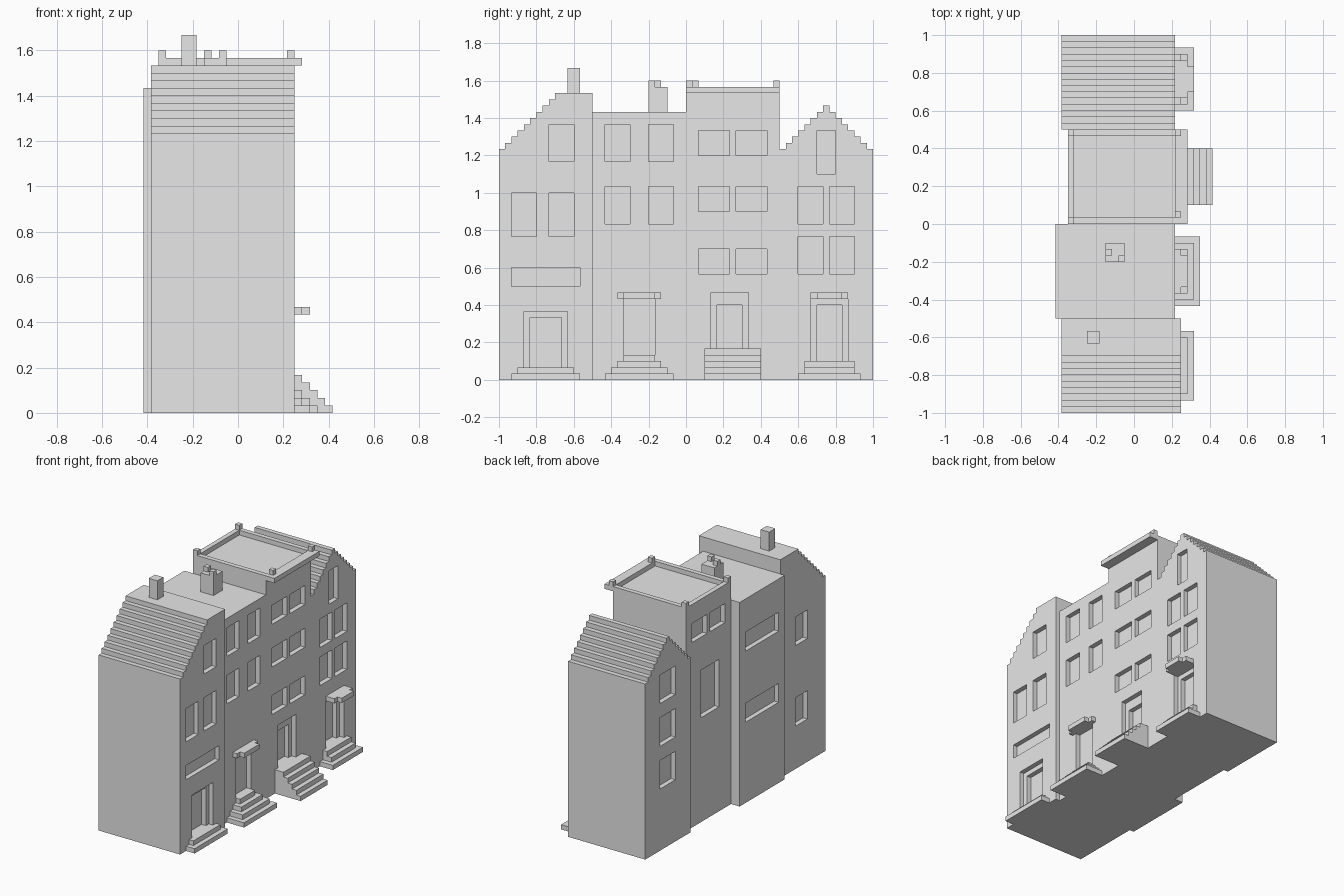
import bpy, bmesh
from mathutils import Vector

if "Cube" in bpy.data.objects:
    bpy.data.objects.remove(bpy.data.objects["Cube"])

U = 1 / 30                      # one building block
ORIGIN = Vector((-12.5, -30, 0))

stone = bpy.data.materials.new("plain_grey")
stone.use_nodes = True
GREY = (0.8, 0.8, 0.8, 1)
stone.diffuse_color = GREY
stone.node_tree.nodes["Principled BSDF"].inputs["Base Color"].default_value = GREY


def point(x, y, z):
    return (Vector((x, y, z)) + ORIGIN) * U


def finish(name, bm):
    bmesh.ops.recalc_face_normals(bm, faces=bm.faces)
    mesh = bpy.data.meshes.new(name)
    bm.to_mesh(mesh)
    bm.free()
    mesh.materials.append(stone)
    obj = bpy.data.objects.new(name, mesh)
    bpy.context.collection.objects.link(obj)
    return obj


def prism(bm, x0, x1, outline):
    """Extrude a y-z outline along x."""
    face = bm.faces.new([bm.verts.new(point(x0, y, z)) for y, z in outline])
    grown = bmesh.ops.extrude_face_region(bm, geom=[face], use_keep_orig=True)
    verts = [g for g in grown["geom"] if isinstance(g, bmesh.types.BMVert)]
    bmesh.ops.translate(bm, verts=verts, vec=((x1 - x0) * U, 0, 0))


def boxes(name, items):
    """Boxes given as ((x0, x1), (y0, y1), (z0, z1))."""
    bm = bmesh.new()
    for (x0, x1), (y0, y1), (z0, z1) in items:
        prism(bm, x0, x1, [(y0, z0), (y1, z0), (y1, z1), (y0, z1)])
    return finish(name, bm)


def cut(body, items):
    cutter = boxes("recess_cutter", items)
    cutter.hide_render = True
    mod = body.modifiers.new("recesses", "BOOLEAN")
    mod.operation, mod.solver, mod.object = "DIFFERENCE", "EXACT", cutter
    bpy.context.view_layer.objects.active = body
    bpy.ops.object.modifier_apply(modifier=mod.name)
    bpy.data.objects.remove(cutter)


def house(name, back, front, y0, heights, front_holes, back_holes, inner_door=None):
    """Body with one roof height per block column, then recessed openings."""
    outline = [(y0, 0)]
    for i, h in enumerate(heights):
        if i and h == heights[i - 1]:
            outline.pop()
        else:
            outline.append((y0 + i, h))
        outline.append((y0 + i + 1, h))
    outline.append((y0 + len(heights), 0))
    bm = bmesh.new()
    prism(bm, back, front, outline)
    body = finish(name, bm)
    cut(body, [((front - 1, front + 1), y, z) for y, z in front_holes]
        + [((back - 1, back + 1), y, z) for y, z in back_holes])
    if inner_door:
        cut(body, [((front - 2, front - 0.5), *inner_door)])
    return body


def grid(columns, rows):
    return [(c, r) for c in columns for r in rows]


# Slope-roofed house
house("slope_roof_house", 1, 20, 0, [37 + min(i, 9) for i in range(15)],
      grid([(2, 6), (8, 12)], [(23, 30)])
      + [((8, 12), (35, 41)), ((2, 13), (15, 18)), ((4, 11), (2, 11))],
      grid([(6, 10)], [(9, 15), (26, 32)]), ((5, 10), (2, 10)))
boxes("slope_roof_chimney", [((5, 7), (11, 13), (46, 50))])
for k in range(2):
    boxes("slope_roof_house_step", [((20, 22 - k), (2 + k, 13 - k), (k, k + 1))])

# Flat-roofed house
house("flat_roof_house", 0, 19, 15, [43] * 15,
      grid([(17, 21), (24, 28)], [(25, 31), (35, 41)]) + [((20, 25), (4, 13))],
      grid([(17, 28)], [(17, 21), (32, 36)]))
boxes("flat_roof_chimney", [((8, 11), (24, 27), (43, 47))])
boxes("flat_roof_chimney_pots", [((8, 9), (25, 26), (47, 48)),
                                 ((10, 11), (24, 25), (47, 48))])
for k in range(4):
    boxes("flat_roof_house_step", [((19, 23 - k), (17 + k, 28 - k), (k, k + 1))])
boxes("flat_roof_canopy", [((19, 20), (19, 26), (13, 14)), ((20, 21), (20, 25), (13, 14))])

# Tall house with a parapet
house("parapet_house", 2, 19, 30, [46] * 15,
      grid([(32, 37), (38, 43)], [(17, 21), (27, 31), (36, 40)]) + [((34, 40), (5, 14))],
      grid([(32, 37), (38, 43)], [(39, 43)]) + [((34, 40), (22, 32))],
      ((35, 39), (5, 12)))
boxes("parapet", [((2, 3), (31, 44), (46, 47)), ((19, 21), (30, 45), (46, 47)),
                  ((2, 19), (30, 31), (46, 47)), ((2, 19), (44, 45), (46, 47))])
boxes("parapet_posts", [((x, x + 1), (y, y + 1), (47, 48))
                        for x, y in [(2, 30), (2, 44), (19, 31), (19, 44)]])
for k in range(5):
    boxes("parapet_house_step", [((19, 25 - k), (33, 42), (k, k + 1))])

# Gabled house
house("gable_house", 1, 19, 45, [37 + min(i, 14 - i) for i in range(15)],
      grid([(48, 52), (53, 57)], [(17, 23), (25, 31)])
      + [((51, 54), (33, 40)), ((50, 56), (3, 13))],
      grid([(50, 55)], [(13, 19), (22, 28), (31, 37)]), ((51, 55), (3, 12)))
for k, (y0, y1) in enumerate([(48, 58), (49, 57), (49, 57)]):
    boxes("gable_house_step", [((19, 22 - k), (y0, y1), (k, k + 1))])
boxes("gable_canopy", [((19, 21), (50, 56), (13, 14)), ((21, 22), (51, 55), (13, 14))])
